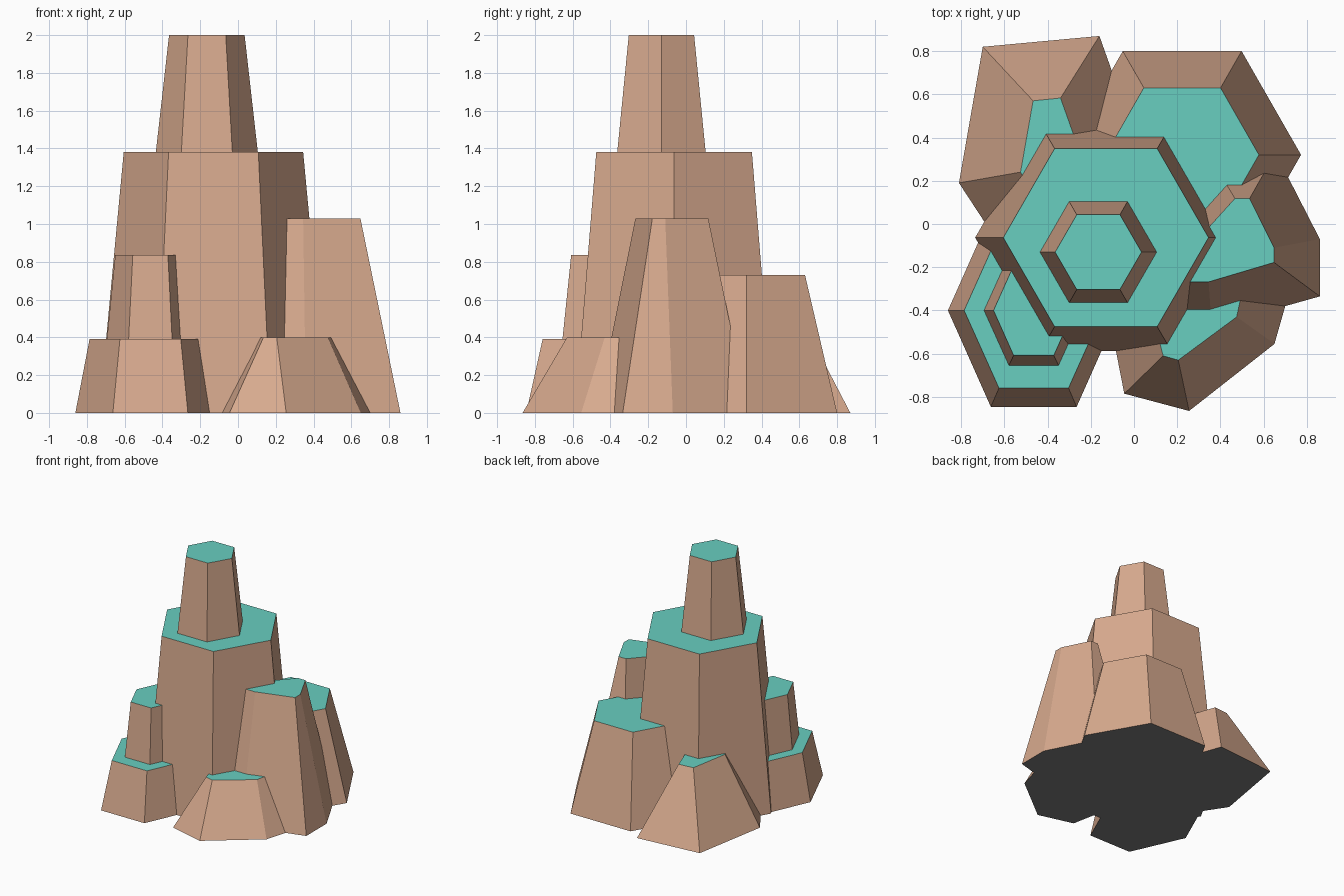
import bpy
from math import cos, sin, pi

if "Cube" in bpy.data.objects:
    bpy.data.objects.remove(bpy.data.objects["Cube"])


def material(name, rgb):
    m = bpy.data.materials.new(name)
    m.diffuse_color = (*rgb, 1)
    m.use_nodes = True
    m.node_tree.nodes["Principled BSDF"].inputs["Base Color"].default_value = m.diffuse_color
    return m


ROCK = material("clay_rock", (0.68, 0.40, 0.27))
GRASS = material("teal_top", (0.14, 0.62, 0.53))
UNDER = material("grey_underside", (0.2, 0.2, 0.2))


def hexagon(cx, cy, rx, apothem):
    """Six-sided outline, corners on the x axis, counter-clockwise."""
    k = apothem / sin(pi / 3)
    return [(cx + rx * cos(i * pi / 3), cy + k * sin(i * pi / 3)) for i in range(6)]


def tapered_rock(name, base, top, z0, z1):
    """Loft between two outlines: rock sides, teal top, grey bottom at ground."""
    n = len(base)
    verts = [(x, y, z0) for x, y in base] + [(x, y, z1) for x, y in top]
    faces = [(i, (i + 1) % n, n + (i + 1) % n, n + i) for i in range(n)]
    slots = [0] * n
    faces.append(tuple(range(n, 2 * n)))
    slots.append(1)
    if z0 == 0:
        faces.append(tuple(reversed(range(n))))
        slots.append(2)
    me = bpy.data.meshes.new(name)
    me.from_pydata(verts, [], faces)
    for m in (ROCK, GRASS, UNDER):
        me.materials.append(m)
    for p, s in zip(me.polygons, slots):
        p.material_index = s
    ob = bpy.data.objects.new(name, me)
    bpy.context.collection.objects.link(ob)
    return ob


# Regular six-sided columns: name, centre, base (rx, apothem), top (rx, apothem), z range
columns = [
    ("main_column", -0.13, -0.063, (0.605, 0.524), (0.475, 0.412), 0, 1.38),
    ("upper_column", -0.165, -0.13, (0.27, 0.234), (0.20, 0.173), 1.38, 2.0),
    ("front_left_terrace", -0.464, -0.40, (0.397, 0.446), (0.322, 0.359), 0, 0.39),
    ("front_left_column", -0.464, -0.40, (0.23, 0.254), (0.186, 0.208), 0.39, 0.835),
    ("back_right_column", 0.223, 0.32, (0.55, 0.48), (0.355, 0.31), 0, 0.73),
]
for name, cx, cy, b, t, z0, z1 in columns:
    tapered_rock(name, hexagon(cx, cy, *b), hexagon(cx, cy, *t), z0, z1)

# Tall irregular rock on the right
tapered_rock(
    "right_rock",
    [(0.86, -0.335), (0.86, -0.07), (0.655, 0.33), (0.34, 0.33),
     (0.2, -0.1), (0.2, -0.475), (0.36, -0.475)],
    [(0.648, -0.178), (0.648, -0.11), (0.535, 0.118), (0.467, 0.118),
     (0.27, -0.1), (0.25, -0.268), (0.345, -0.268)],
    0, 1.03)

# Low irregular rock at the front
tapered_rock(
    "front_rock",
    [(-0.045, -0.785), (0.255, -0.865), (0.65, -0.555), (0.70, -0.38),
     (0.74, -0.2), (-0.12, -0.4)],
    [(0.135, -0.61), (0.205, -0.63), (0.475, -0.43), (0.49, -0.36),
     (0.52, -0.22), (0.08, -0.4)],
    0, 0.40)

# Sloping irregular rock at the back left
tapered_rock(
    "back_left_rock",
    [(-0.16, 0.87), (-0.70, 0.82), (-0.81, 0.19), (-0.62, -0.1), (0.0, 0.42)],
    [(-0.34, 0.583), (-0.467, 0.57), (-0.525, 0.24), (-0.45, 0.12), (-0.25, 0.33)],
    0, 0.55)
